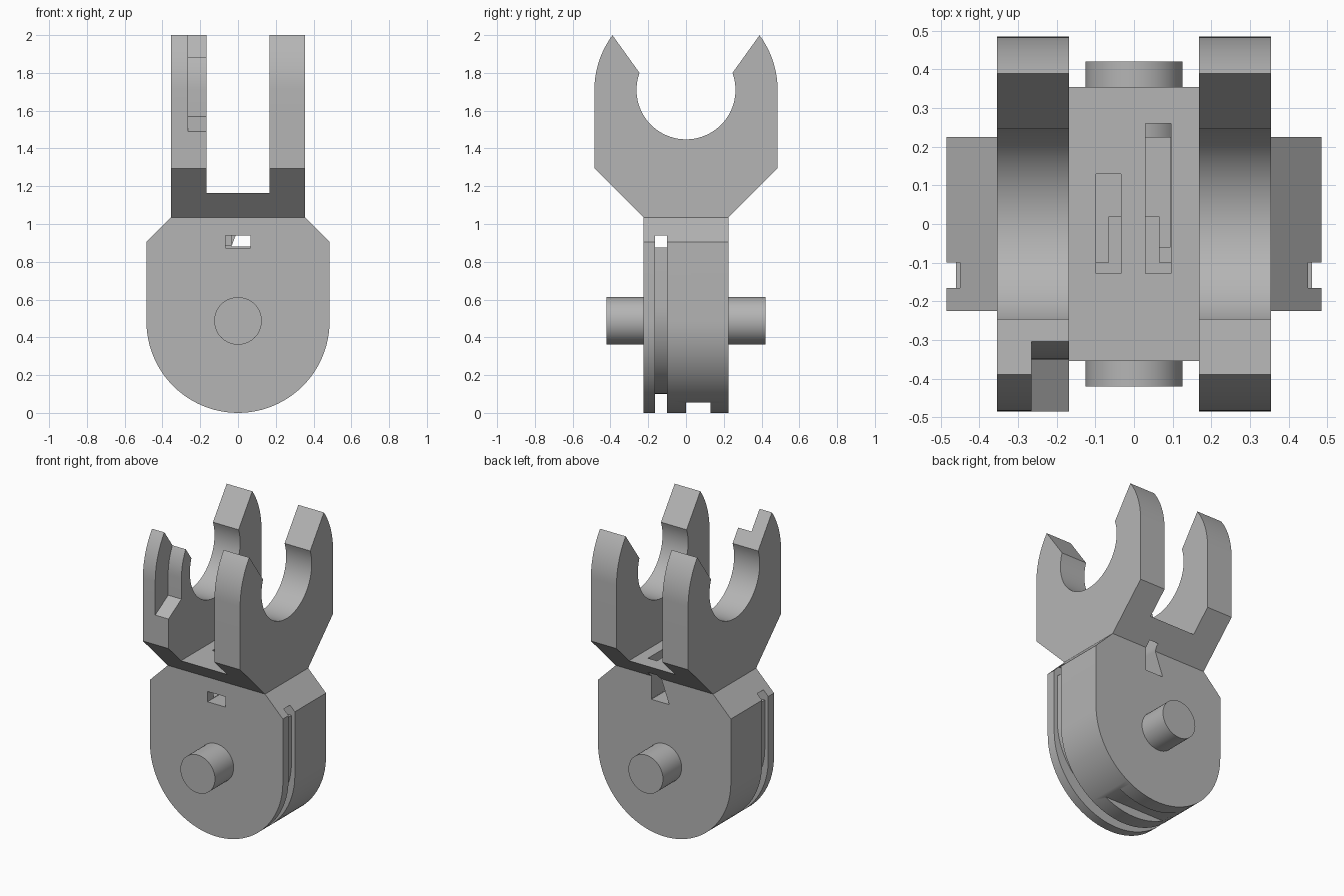
import bpy, bmesh
from math import sin, cos, pi, atan2, hypot

if "Cube" in bpy.data.objects:
    bpy.data.objects.remove(bpy.data.objects["Cube"])

grey = bpy.data.materials.new("plain grey")
grey.use_nodes = True
COLOUR = (0.46, 0.46, 0.46, 1)
grey.diffuse_color = COLOUR
grey.node_tree.nodes["Principled BSDF"].inputs["Base Color"].default_value = COLOUR


def prism(name, points, axis, low, high):
    """Extrude a 2D outline along x (outline in y, z) or along y (outline in x, z)."""
    bm = bmesh.new()
    place = (lambda p: (low, p[0], p[1])) if axis == "x" else (lambda p: (p[0], low, p[1]))
    face = bm.faces.new([bm.verts.new(place(p)) for p in points])
    new = bmesh.ops.extrude_face_region(bm, geom=[face])["geom"]
    step = (high - low, 0, 0) if axis == "x" else (0, high - low, 0)
    bmesh.ops.translate(bm, vec=step, verts=[g for g in new if isinstance(g, bmesh.types.BMVert)])
    bmesh.ops.recalc_face_normals(bm, faces=bm.faces)
    mesh = bpy.data.meshes.new(name)
    bm.to_mesh(mesh)
    bm.free()
    mesh.materials.append(grey)
    obj = bpy.data.objects.new(name, mesh)
    bpy.context.collection.objects.link(obj)
    return obj


def box(name, x, y, z):
    return prism(name, [(x[0], z[0]), (x[1], z[0]), (x[1], z[1]), (x[0], z[1])], "y", *y)


def arc(centre_z, radius, start, end, steps):
    return [(radius * cos(start + (end - start) * i / steps),
             centre_z + radius * sin(start + (end - start) * i / steps)) for i in range(steps + 1)]


def cut(target, cutters):
    """Subtract each cutter and bake the result."""
    for cutter in cutters:
        mod = target.modifiers.new("cut", "BOOLEAN")
        mod.operation = "DIFFERENCE"
        mod.solver = "EXACT"
        mod.object = cutter
        graph = bpy.context.evaluated_depsgraph_get()
        mesh = bpy.data.meshes.new_from_object(target.evaluated_get(graph))
        target.modifiers.clear()
        target.data = mesh


# Round-bottomed housing with chamfered shoulders
SIDE, HALF, WIDE, WAIST = 0.485, 0.225, 0.355, 1.035
housing = prism("housing", arc(SIDE, SIDE, -pi, 0, 48)
                + [(SIDE, 0.905), (WIDE, WAIST), (-WIDE, WAIST), (-SIDE, 0.905)], "y", -HALF, HALF)

# Twin-prong fork: half outline mirrored across y
JAW_Z, JAW_R = 1.71, 0.262
tip = atan2(0.29, 0.39)
lip = atan2(0.09, 0.246)
outer = [(HALF, WAIST), (SIDE, 1.295)] + arc(JAW_Z, SIDE, 0, tip, 12)
jaw = arc(JAW_Z, JAW_R, lip, -pi - lip, 48)
fork = prism("fork", outer + jaw + [(-y, z) for y, z in reversed(outer)], "x", -WIDE, WIDE)

# Cable groove: a slab with the inner core left standing
groove = box("groove_cutter", (-0.6, 0.6), (-0.165, -0.1), (-0.1, 0.94))
core = prism("groove_core", arc(0.56, 0.46, -pi, 0, 48) + [(0.46, 0.875), (-0.46, 0.875)],
             "y", -0.3, 0.1)
cut(groove, [core])

# Openings through the housing and the bridge
bottom_notch = box("bottom_notch_cutter", (-0.6, 0.6), (0, 0.13), (-0.1, 0.055))
front_hole = box("front_hole_cutter", (-0.065, 0.065), (-0.3, 0.02), (0.872, 0.94))
back_hole = prism("back_hole_cutter", [(0.095, 0.88), (-0.035, 0.88), (0.03, WAIST + 0.02),
                                       (0.095, WAIST + 0.02)], "y", -0.06, 0.26)
left_slot = box("long_slot_cutter", (0.03, 0.0955), (-0.128, 0.26), (0.885, 1.3))
right_slot = box("short_slot_cutter", (-0.098, -0.034), (-0.128, 0.13), (0.885, 1.3))
gap = box("gap_cutter", (-0.168, 0.168), (-0.6, 0.6), (1.165, 2.2))

# Relief on the inner side of the right front prong
relief = prism("relief_cutter", [(-0.6, 1.422), (-0.35, 1.57)]
               + [(-y, z) for y, z in arc(JAW_Z, 0.35, 0, 0.8, 10)]
               + [(-0.24, 2.2), (-0.6, 2.2)], "x", -0.265, -0.1)

cut(housing, [groove, bottom_notch, front_hole, back_hole, left_slot, right_slot])
cut(fork, [gap, relief, back_hole, left_slot, right_slot])
for helper in (groove, core, bottom_notch, front_hole, back_hole, left_slot, right_slot, gap, relief):
    bpy.data.objects.remove(helper)

# Pivot pins on the front and back
circle = arc(0.487, 0.126, 0, 2 * pi, 40)[:-1]
pins = [prism("front_pin", circle, "y", -0.42, -0.2), prism("back_pin", circle, "y", 0.2, 0.42)]

bpy.ops.object.select_all(action="DESELECT")
for part in [housing, fork] + pins:
    part.select_set(True)
bpy.context.view_layer.objects.active = housing
bpy.ops.object.shade_smooth_by_angle()
